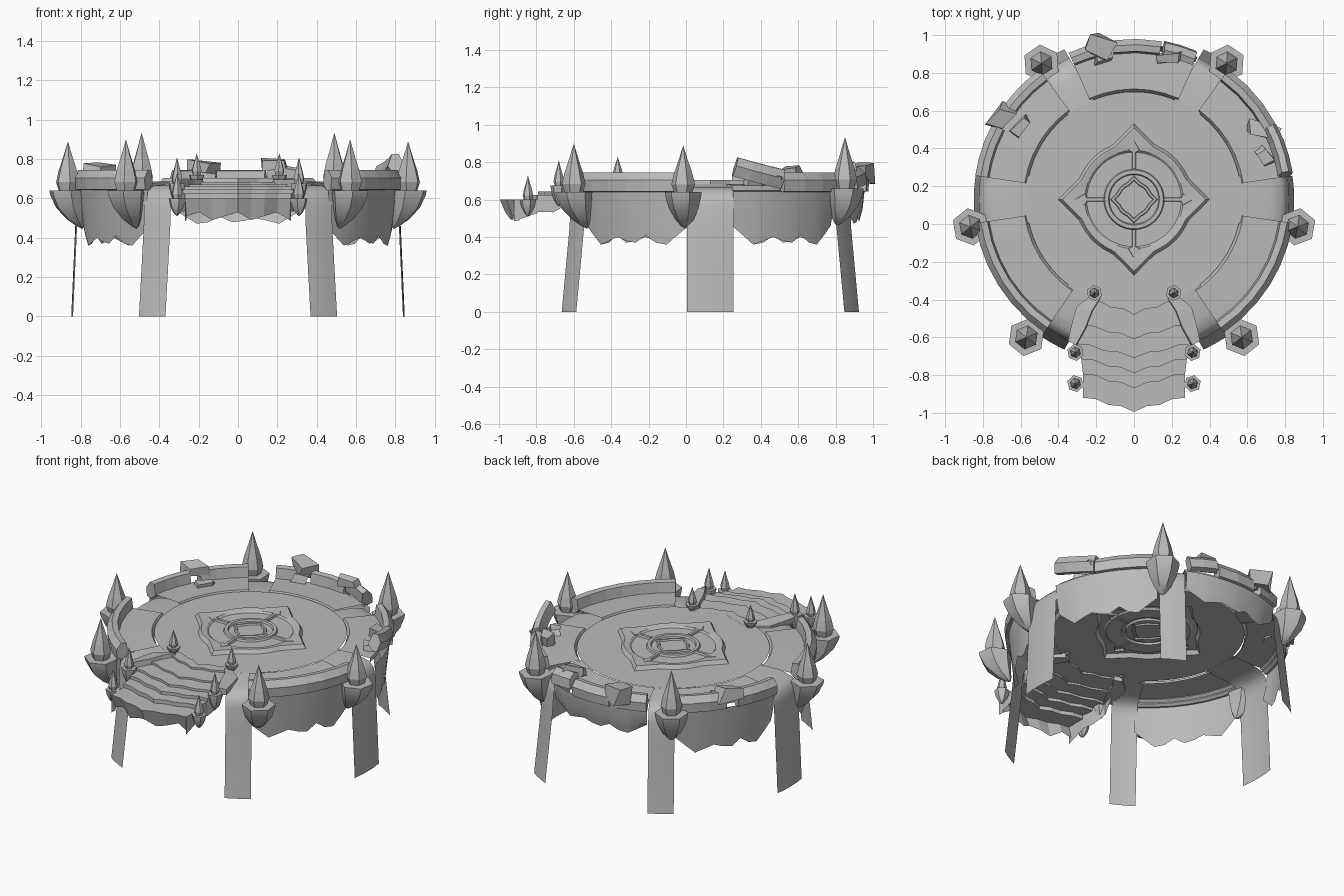
import bpy, bmesh, math, random
from math import sin, cos, radians, pi
from mathutils import Vector, Matrix

random.seed(4)
if "Cube" in bpy.data.objects:
    bpy.data.objects.remove(bpy.data.objects["Cube"], do_unlink=True)

CY = 0.13  # centre of the round platform along y
stone = bpy.data.materials.new("grey_stone")
stone.use_nodes = True
grey = (0.5, 0.5, 0.5, 1)
stone.diffuse_color = grey
stone.node_tree.nodes["Principled BSDF"].inputs["Base Color"].default_value = grey


def finish(name, bm, smooth=False):
    """Clean, orient outwards and link a mesh."""
    bmesh.ops.remove_doubles(bm, verts=bm.verts, dist=1e-5)
    bmesh.ops.recalc_face_normals(bm, faces=bm.faces)
    core = Vector((0, CY, 0.3))
    if sum(f.calc_area() * f.normal.dot(f.calc_center_median() - core) for f in bm.faces) < 0:
        bmesh.ops.reverse_faces(bm, faces=bm.faces)
    mesh = bpy.data.meshes.new(name)
    bm.to_mesh(mesh)
    bm.free()
    mesh.materials.append(stone)
    if smooth:
        mesh.shade_smooth()
        mesh.set_sharp_from_angle(angle=radians(35))
    ob = bpy.data.objects.new(name, mesh)
    bpy.context.collection.objects.link(ob)
    return ob


def grid(name, rows, loop=False, caps=False, smooth=False, matrix=None):
    """Bridge rows of points; loop closes each row, caps fills both end rows."""
    bm = bmesh.new()
    vs = [[bm.verts.new(p) for p in row] for row in rows]
    n = len(rows[0])
    for a, b in zip(vs, vs[1:]):
        for i in range(n if loop else n - 1):
            j = (i + 1) % n
            bm.faces.new((a[i], a[j], b[j], b[i]))
    if caps:
        bm.faces.new(vs[0])
        bm.faces.new(vs[-1])
    if matrix:
        bm.transform(matrix)
    return finish(name, bm, smooth)


def polar(r, a, z):
    return Vector((r * cos(a), CY + r * sin(a), z))


def arc(a0, a1, step=7.5):
    n = max(2, round((a1 - a0) / step))
    return [radians(a0 + (a1 - a0) * i / n) for i in range(n + 1)]


# Floor with the raised emblem, as one stepped shell
def star(a):
    d = abs((a + pi / 4) % (pi / 2) - pi / 4)
    return max(1 / (cos(d) + sin(d)), 0.77)


def circle(a):
    return 1


angles = [2 * pi * i / 72 for i in range(72)]
floor_loops = [
    (circle, 0, 0.69), (star, 0.1, 0.69), (star, 0.105, 0.7), (star, 0.12, 0.7),
    (star, 0.125, 0.69), (circle, 0.13, 0.69), (circle, 0.135, 0.702),
    (circle, 0.155, 0.702), (circle, 0.16, 0.69), (circle, 0.25, 0.69),
    (circle, 0.26, 0.7), (star, 0.37, 0.705), (star, 0.38, 0.705),
    (star, 0.4, 0.68), (circle, 0.57, 0.68)]
grid("floor", [[polar(f(a) * r, a, z) for a in angles] for f, r, z in floor_loops], loop=True)

# Short raised spokes with arrow heads on the emblem
for k in range(4):
    bm = bmesh.new()
    outline = [(0.16, -0.012), (0.25, -0.012), (0.26, -0.04), (0.31, 0),
               (0.26, 0.04), (0.25, 0.012), (0.16, 0.012)]
    low = [bm.verts.new((x, y, 0.688)) for x, y in outline]
    high = [bm.verts.new((x, y * 0.7, 0.704)) for x, y in outline]
    bm.faces.new(high)
    for i in range(7):
        j = (i + 1) % 7
        bm.faces.new((low[i], low[j], high[j], high[i]))
    bm.transform(Matrix.Translation((0, CY, 0)) @ Matrix.Rotation(k * pi / 2, 4, "Z"))
    finish("emblem_spoke", bm)

# Outer floor ring, one raised piece per sector
SECTORS = {"right_front": (-56, -8.5), "right_rear": (8.5, 54), "rear": (66, 114),
           "left_rear": (126, 171.5), "left_front": (188.5, 236)}
for name, (a0, a1) in SECTORS.items():
    prof = [(0.57, 0.66), (0.585, 0.685), (0.79, 0.675), (0.79, 0.65)]
    grid(name + "_ring", [[polar(r, a, z) for r, z in prof] for a in arc(a0, a1)])

# Raised stone lip, in intact and broken lengths
LIP = [(0.775, 0.67), (0.785, 0.74), (0.82, 0.745), (0.85, 0.705), (0.845, 0.645), (0.81, 0.64)]


def lip(name, a0, a1, tilt=0, lean=0, rise=0):
    mid = radians((a0 + a1) / 2)
    c = polar(0.81, mid, 0.69)
    out = Vector((cos(mid), sin(mid), 0))
    along = Vector((-sin(mid), cos(mid), 0))
    m = (Matrix.Translation(c + Vector((0, 0, rise))) @ Matrix.Rotation(radians(tilt), 4, out)
         @ Matrix.Rotation(radians(lean), 4, along) @ Matrix.Translation(-c))
    grid(name, [[polar(r, a, z) for r, z in LIP] for a in arc(a0, a1)],
         loop=True, caps=True, matrix=m)


lip("right_front_lip", -56, -8.5)
lip("left_front_lip", 188.5, 236)
lip("right_rear_lip", 28, 54)
lip("right_fallen_slab", 9, 28, tilt=-14, lean=15, rise=0.05)
lip("rear_fallen_slab", 67, 79, tilt=8, lean=-12, rise=0.02)
lip("rear_lip", 80, 98)
lip("rear_lip_end", 102, 114)
lip("left_rear_lip", 126, 147)
lip("left_rear_lip_end", 152, 171.5)


# Loose rubble along the broken lip
def rock(name, x, y, z, size):
    bm = bmesh.new()
    bmesh.ops.create_cube(bm, size=1)
    for v in bm.verts:
        v.co += Vector([random.uniform(-0.22, 0.22) for _ in range(3)])
    bm.transform(Matrix.Translation((x, y, z)) @ Matrix.Rotation(random.uniform(0, 3), 4, "Z")
                 @ Matrix.Diagonal((*size, 1)))
    finish(name, bm)


rock("rear_rock", -0.18, 0.94, 0.74, (0.11, 0.09, 0.09))
rock("rear_rock_small", -0.17, 0.9, 0.7, (0.07, 0.08, 0.05))
rock("rear_rock_block", 0.19, 0.88, 0.77, (0.12, 0.05, 0.06))
rock("left_rock", -0.7, 0.56, 0.74, (0.12, 0.09, 0.07))
rock("left_rock_small", -0.6, 0.52, 0.69, (0.09, 0.06, 0.03))
rock("right_rock", 0.68, 0.5, 0.7, (0.13, 0.07, 0.06))
rock("right_rock_small", 0.7, 0.36, 0.69, (0.1, 0.06, 0.05))

# Ragged hanging skirt between the legs
RAGGED = [0.46, 0.41, 0.36, 0.38, 0.4, 0.38, 0.37, 0.41, 0.37, 0.36, 0.41, 0.46]
for name, (a0, a1) in SECTORS.items():
    short = name == "rear"
    rows = []
    for i, z in enumerate(RAGGED):
        a = radians(a0 + (a1 - a0) * i / (len(RAGGED) - 1))
        low = 0.5 + (z - 0.4) * 0.7 if short else z
        rows.append([polar(0.825, a, 0.645), polar(0.815, a, 0.55), polar(0.795, a, low)])
    grid(name + "_skirt", rows, smooth=True)

# Straps that run off the floor and fold down into legs
STRAP = [(0.56, 0.675), (0.72, 0.665), (0.78, 0.65), (0.81, 0.62), (0.822, 0.57),
         (0.828, 0.45)]
for deg in range(0, 360, 60):
    side = deg % 180 == 0
    half = 0.125 if side else 0.078
    foot = (0.848 if side else 0.876, 0)
    rows = []
    for r, z in STRAP + [foot]:
        rows.append([polar(r, radians(deg) + t * half / r, z) for t in (-1, -0.5, 0, 0.5, 1)])
    grid("leg", rows, smooth=True)


# Hexagonal cups with pointed crystals
def hexagon(x, y, z, r, turn):
    return [(x + r * cos(turn + k * pi / 3), y + r * sin(turn + k * pi / 3), z) for k in range(6)]


def crystal(name, x, y, z, r, depth, height, lean):
    turn = math.atan2(y - CY, x) + pi / 2
    inward = Vector((-x, CY - y)).normalized() * lean
    cup = [(0, 0), (0, 1), (0.12, 0.97), (0.45, 0.8), (0.75, 0.5), (0.93, 0.2), (1, 0)]
    grid(name + "_cup", [hexagon(x + inward.x * d * d, y + inward.y * d * d,
                                 z - d * depth, r * s, turn) for d, s in cup],
         loop=True, smooth=True)
    spike = [(0, 0.5), (0.17, 0.64), (0.4, 0.5), (0.7, 0.24), (1, 0)]
    grid(name + "_spike", [hexagon(x, y, z + h * height, r * s, turn) for h, s in spike],
         loop=True)


for s in (-1, 1):
    crystal("side_crystal", s * 0.865, -0.015, 0.64, 0.1, 0.195, 0.25, 0.075)
    crystal("front_crystal", s * 0.57, -0.6, 0.64, 0.1, 0.195, 0.26, 0.09)
    crystal("rear_crystal", s * 0.49, 0.85, 0.66, 0.1, 0.2, 0.275, 0.05)
    crystal("low_stair_crystal", s * 0.31, -0.845, 0.6, 0.045, 0.09, 0.13, 0)
    crystal("mid_stair_crystal", s * 0.31, -0.68, 0.675, 0.045, 0.11, 0.135, 0)
    crystal("top_stair_crystal", s * 0.21, -0.365, 0.72, 0.042, 0.05, 0.11, 0)

# Chevron stairs: (centre y, tread height, half width) for each nosing
STEPS = [(-0.48, 0.684, 0.24), (-0.61, 0.672, 0.28), (-0.71, 0.66, 0.31),
         (-0.79, 0.645, 0.28), (-0.87, 0.625, 0.27), (-0.995, 0.6, 0.27)]
T = [i / 4 for i in range(-4, 5)]


def stair_row(y, z, half, drop):
    pts = [Vector((t * half, y + 0.075 * abs(t) + 0.012 * (i % 2), z)) for i, t in enumerate(T)]
    ends = [Vector((p.x, p.y, z - drop)) for p in (pts[0], pts[-1])]
    return [ends[0]] + pts + [ends[1]]


rows = [stair_row(-0.42, STEPS[0][1], 0.2, 0.01)]
for i, (y, z, w) in enumerate(STEPS):
    drop = 0.02 if y > -0.7 else 0.09 + 0.025 * (i % 2)
    rows.append(stair_row(y, z, w, drop))
    if i < len(STEPS) - 1:
        rows.append(stair_row(y, STEPS[i + 1][1], w, drop * 0.8))
hem = [Vector((p.x * 0.97, p.y + 0.03, 0.49 + 0.02 * (i % 3))) for i, p in enumerate(rows[-1])]
rows.append(hem)
grid("stairs", rows)

# Curved curbs joining the stairs to the straps
for s in (-1, 1):
    rows = []
    for x, y, w in [(0.17, -0.39, 0.05), (0.215, -0.46, 0.09), (0.25, -0.55, 0.08), (0.3, -0.64, 0.05)]:
        rows.append([(s * x, y, 0.65), (s * (x + 0.008), y, 0.695),
                     (s * (x + w), y + 0.02, 0.685), (s * (x + w), y + 0.02, 0.65)])
    grid("stair_curb", rows, loop=True, caps=True)
